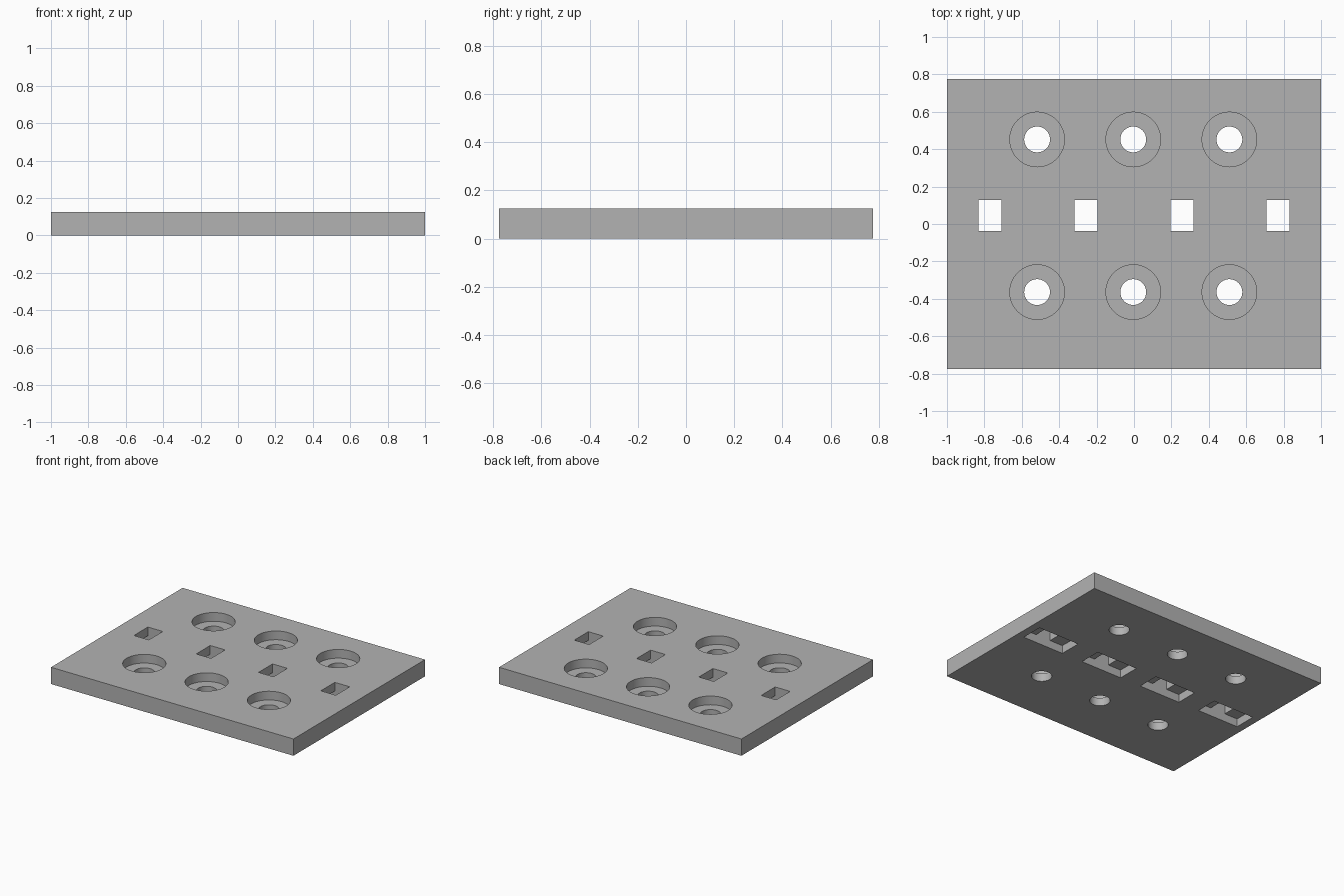
import bpy, bmesh
from mathutils import Matrix, Vector

cube = bpy.data.objects.get("Cube")
if cube:
    bpy.data.objects.remove(cube, do_unlink=True)

WIDTH, DEPTH, HEIGHT = 2.0, 1.55, 0.125
PITCH = 0.514
SLOT_Y = 0.045
HOLES = [(i * PITCH - 0.004, y) for i in (-1, 0, 1) for y in (0.452, -0.364)]
SLOTS = [(i * PITCH, SLOT_Y) for i in (-1.5, -0.5, 0.5, 1.5)]


def add_box(bm, x, y, sx, sy, z0, z1):
    mat = Matrix.Translation((x, y, (z0 + z1) / 2)) @ Matrix.Diagonal((sx, sy, z1 - z0, 1))
    bmesh.ops.create_cube(bm, size=1, matrix=mat)


def add_cylinder(bm, x, y, radius, z0, z1):
    bmesh.ops.create_cone(bm, cap_ends=True, segments=64, radius1=radius, radius2=radius,
                          depth=z1 - z0, matrix=Matrix.Translation((x, y, (z0 + z1) / 2)))


def make_object(name, bm):
    mesh = bpy.data.meshes.new(name)
    bm.to_mesh(mesh)
    bm.free()
    obj = bpy.data.objects.new(name, mesh)
    bpy.context.collection.objects.link(obj)
    return obj


def cut(target, cutter):
    cutter.hide_render = True
    mod = target.modifiers.new("cut", "BOOLEAN")
    mod.operation = "DIFFERENCE"
    mod.solver = "EXACT"
    mod.object = cutter
    bpy.context.view_layer.objects.active = target
    bpy.ops.object.modifier_apply(modifier=mod.name)
    bpy.data.objects.remove(cutter, do_unlink=True)


# Plate
bm = bmesh.new()
add_box(bm, 0, 0, WIDTH, DEPTH, 0, HEIGHT)
plate = make_object("mounting_plate", bm)

grey = bpy.data.materials.new("plain_grey")
grey.use_nodes = True
colour = (0.45, 0.45, 0.45, 1)
grey.diffuse_color = colour
grey.node_tree.nodes["Principled BSDF"].inputs["Base Color"].default_value = colour
plate.data.materials.append(grey)

# Counterbores from above and wide pockets from below
bm = bmesh.new()
for x, y in HOLES:
    add_cylinder(bm, x, y, 0.146, 0.06, HEIGHT + 0.1)
for x, y in SLOTS:
    add_box(bm, x, y, 0.34, 0.165, -0.1, 0.06)
cut(plate, make_object("recess_cutter", bm))

# Round and rectangular holes right through
bm = bmesh.new()
for x, y in HOLES:
    add_cylinder(bm, x, y, 0.069, -0.1, HEIGHT + 0.1)
for x, y in SLOTS:
    add_box(bm, x, y, 0.123, 0.165, -0.1, HEIGHT + 0.1)
cut(plate, make_object("through_cutter", bm))

# Smooth bores with sharp rims
bpy.ops.object.select_all(action="DESELECT")
plate.select_set(True)
bpy.context.view_layer.objects.active = plate
bpy.ops.object.shade_smooth_by_angle(angle=0.6)
